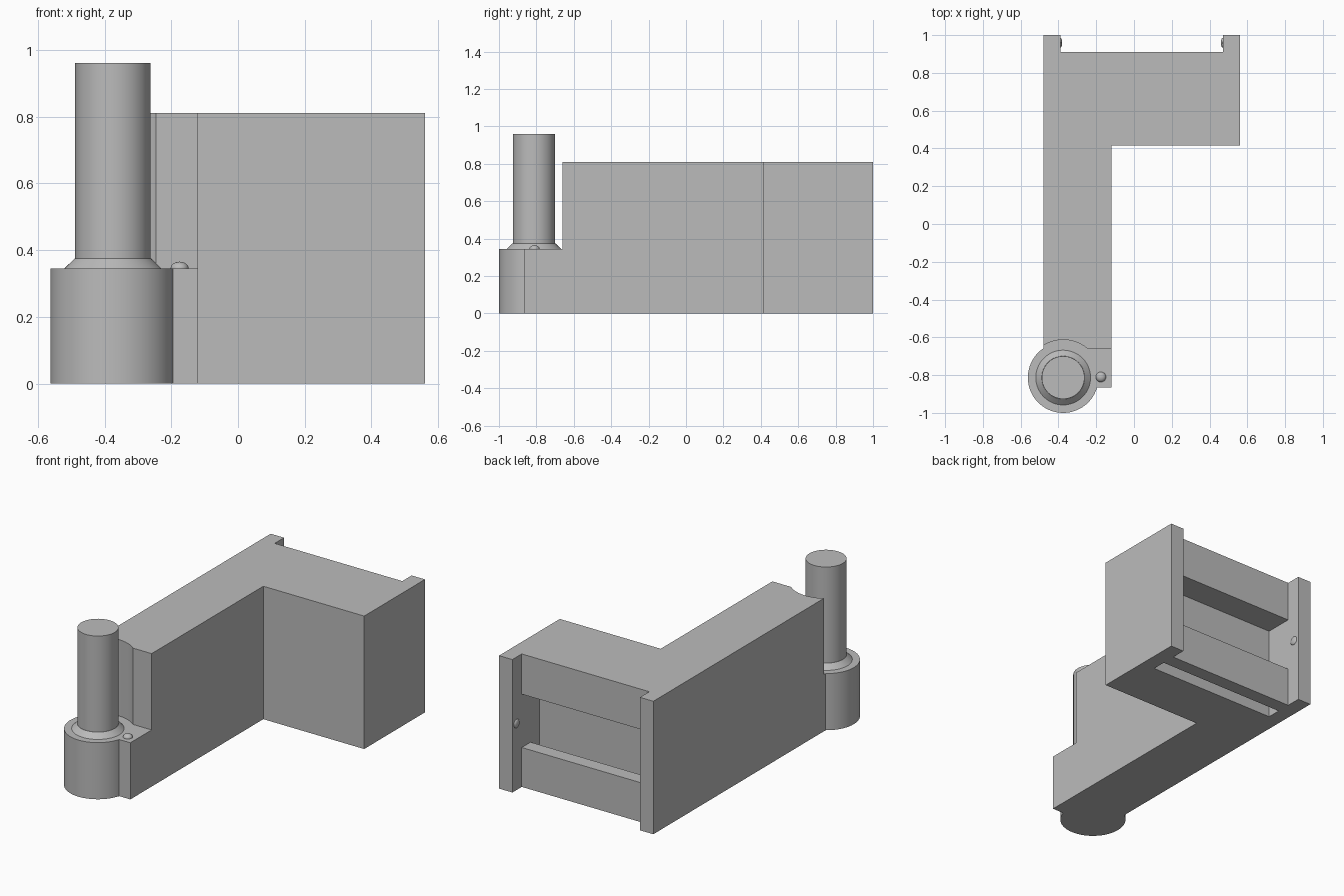
import bpy, bmesh, math
from mathutils import Vector

cube = bpy.data.objects.get("Cube")
if cube:
    bpy.data.objects.remove(cube, do_unlink=True)

grey = bpy.data.materials.new("plain grey")
grey.use_nodes = True
COLOUR = (0.5, 0.5, 0.5, 1)
grey.diffuse_color = COLOUR
grey.node_tree.nodes["Principled BSDF"].inputs["Base Color"].default_value = COLOUR


def make(name, bm):
    bmesh.ops.recalc_face_normals(bm, faces=bm.faces)
    mesh = bpy.data.meshes.new(name)
    bm.to_mesh(mesh)
    bm.free()
    mesh.materials.append(grey)
    obj = bpy.data.objects.new(name, mesh)
    bpy.context.collection.objects.link(obj)
    return obj


def prism(name, outline, z0, z1):
    bm = bmesh.new()
    face = bm.faces.new([bm.verts.new((x, y, z0)) for x, y in outline])
    top = bmesh.ops.extrude_face_region(bm, geom=[face])["geom"]
    verts = [v for v in top if isinstance(v, bmesh.types.BMVert)]
    bmesh.ops.translate(bm, verts=verts, vec=(0, 0, z1 - z0))
    return make(name, bm)


def box(name, x0, x1, y0, y1, z0, z1):
    return prism(name, [(x0, y0), (x1, y0), (x1, y1), (x0, y1)], z0, z1)


def disc(name, radius, z0, z1, top_radius=None):
    """Upright cylinder or cone on the hinge axis."""
    bm = bmesh.new()
    bmesh.ops.create_cone(bm, cap_ends=True, segments=64, radius1=radius,
                          radius2=top_radius or radius, depth=z1 - z0)
    bmesh.ops.translate(bm, verts=bm.verts, vec=(*AXIS, (z0 + z1) / 2))
    return make(name, bm)


def dome(name, location, scale):
    bm = bmesh.new()
    bmesh.ops.create_uvsphere(bm, u_segments=24, v_segments=12, radius=1)
    bmesh.ops.scale(bm, verts=bm.verts, vec=scale)
    bmesh.ops.translate(bm, verts=bm.verts, vec=location)
    return make(name, bm)


def combine(target, other, operation):
    mod = target.modifiers.new("join", "BOOLEAN")
    mod.operation, mod.object, mod.solver = operation, other, "EXACT"
    bpy.context.view_layer.objects.active = target
    bpy.ops.object.modifier_apply(modifier=mod.name)
    bpy.data.objects.remove(other, do_unlink=True)


def smooth(obj):
    bpy.ops.object.select_all(action="DESELECT")
    obj.select_set(True)
    bpy.context.view_layer.objects.active = obj
    bpy.ops.object.shade_smooth_by_angle(angle=math.radians(25))


AXIS = (-0.375, -0.813)
LEFT, RIGHT, ARM = 0.56, -0.48, -0.12
EAR_LEFT, EAR_RIGHT = 0.47, -0.39
FOOT, HEIGHT = 0.345, 0.81

# L-shaped body with two rear ears and a low foot at the front
body = prism("body", [
    (AXIS[0], -0.865), (ARM, -0.865), (ARM, 0.415), (LEFT, 0.415), (LEFT, 1),
    (EAR_LEFT, 1), (EAR_LEFT, 0.91), (EAR_RIGHT, 0.91), (EAR_RIGHT, 1),
    (RIGHT, 1), (RIGHT, AXIS[1]), (AXIS[0], AXIS[1])], 0, HEIGHT)

# Step above the foot and clearance around the pin
combine(body, box("step_cutter", -1, 1, -1.2, -0.66, FOOT, 1), "DIFFERENCE")
combine(body, disc("clearance_cutter", 0.2, FOOT, 1), "DIFFERENCE")

# Rear channel, open downwards through a narrow slot behind the lip
combine(body, box("channel_cutter", EAR_RIGHT, EAR_LEFT, 0.74, 0.95, 0.24, 0.565), "DIFFERENCE")
combine(body, box("slot_cutter", EAR_RIGHT, EAR_LEFT, 0.74, 0.825, -0.1, 0.3), "DIFFERENCE")

# Round hinge base
combine(body, disc("hinge_base", 0.187, 0, FOOT), "UNION")
smooth(body)

# Tapered collar and pin
smooth(disc("pin_collar", 0.145, FOOT, 0.375, 0.114))
smooth(disc("hinge_pin", 0.113, FOOT, 0.96))

# Small locating bumps on the foot and inside the ears
smooth(dome("foot_bump", (-0.175, -0.81, FOOT), (0.027, 0.027, 0.02)))
for side, x in (("left", EAR_LEFT), ("right", EAR_RIGHT)):
    smooth(dome(side + "_ear_bump", (x, 0.96, 0.405), (0.01, 0.026, 0.026)))
